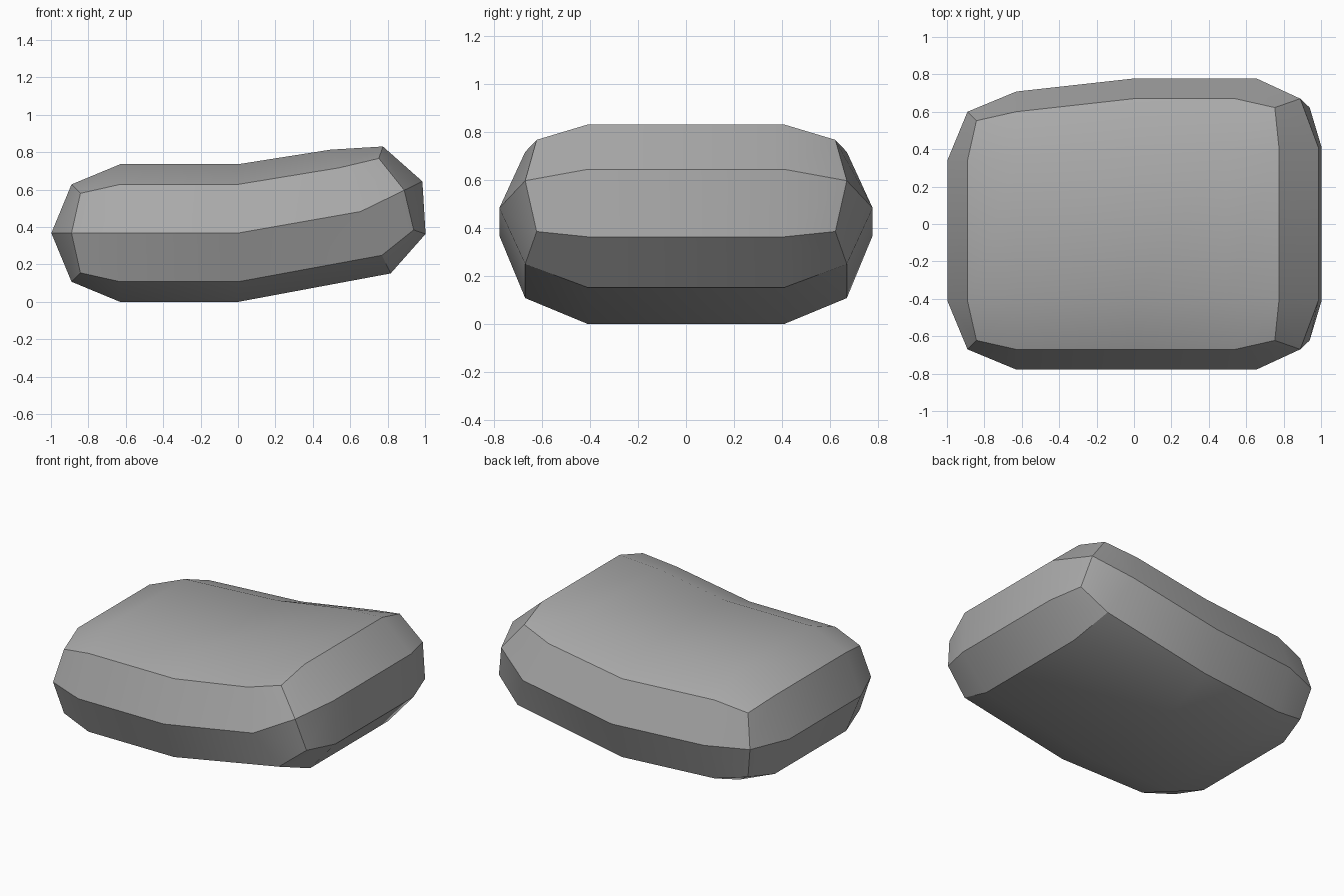
import bpy
import bmesh
import math
from mathutils import Matrix, Vector

cube = bpy.data.objects.get("Cube")
if cube:
    bpy.data.objects.remove(cube)

RADIUS = 0.368
MID_X, MID_Y = 0.63, 0.41
TILT = Matrix.Rotation(math.radians(-26), 3, 'Y')

# Each entry pairs a core position with an outward rounding direction
COLUMNS = [(-MID_X, -1), (-MID_X, 0), (0, 0), (MID_X, 0), (MID_X, 1)]
ROWS = [(-MID_Y, -1), (-MID_Y, 0), (MID_Y, 0), (MID_Y, 1)]
LEVELS = [(0, -1), (0, 0), (0, 1)]
AXES = (COLUMNS, ROWS, LEVELS)


def place(index):
    """Rounded slab point, with its +x end tipped up and one back corner drawn in."""
    pairs = [axis[i] for axis, i in zip(AXES, index)]
    core = Vector([p[0] for p in pairs])
    offset = Vector([p[1] for p in pairs]).normalized() * RADIUS
    if core.x < 0 and core.y > 0:
        core.y -= 0.07
    if core.x > 0:
        offset = TILT @ offset
        core += Vector((0.025, 0, 0.115))
    return core + offset + Vector((0, 0, RADIUS))


# Slab: quads over the six sides of the grid
bm = bmesh.new()
verts = {}


def vert(index):
    if index not in verts:
        verts[index] = bm.verts.new(place(index))
    return verts[index]


for axis in range(3):
    u, v = (axis + 1) % 3, (axis + 2) % 3
    for side in (0, len(AXES[axis]) - 1):
        for a in range(len(AXES[u]) - 1):
            for b in range(len(AXES[v]) - 1):
                ring = []
                for da, db in ((0, 0), (1, 0), (1, 1), (0, 1)):
                    index = [side] * 3
                    index[u], index[v] = a + da, b + db
                    ring.append(vert(tuple(index)))
                bm.faces.new(ring if side else ring[::-1])

bmesh.ops.recalc_face_normals(bm, faces=bm.faces)
mesh = bpy.data.meshes.new("bent_slab")
bm.to_mesh(mesh)
bm.free()

slab = bpy.data.objects.new("bent_slab", mesh)
bpy.context.collection.objects.link(slab)

# Plain grey finish
grey = bpy.data.materials.new("grey")
grey.use_nodes = True
colour = (0.4, 0.4, 0.4, 1)
grey.diffuse_color = colour
grey.node_tree.nodes["Principled BSDF"].inputs["Base Color"].default_value = colour
mesh.materials.append(grey)

# Smooth the gentle curves, keep the ridges sharp
bpy.ops.object.select_all(action='DESELECT')
slab.select_set(True)
bpy.context.view_layer.objects.active = slab
bpy.ops.object.shade_smooth_by_angle(angle=math.radians(30))
